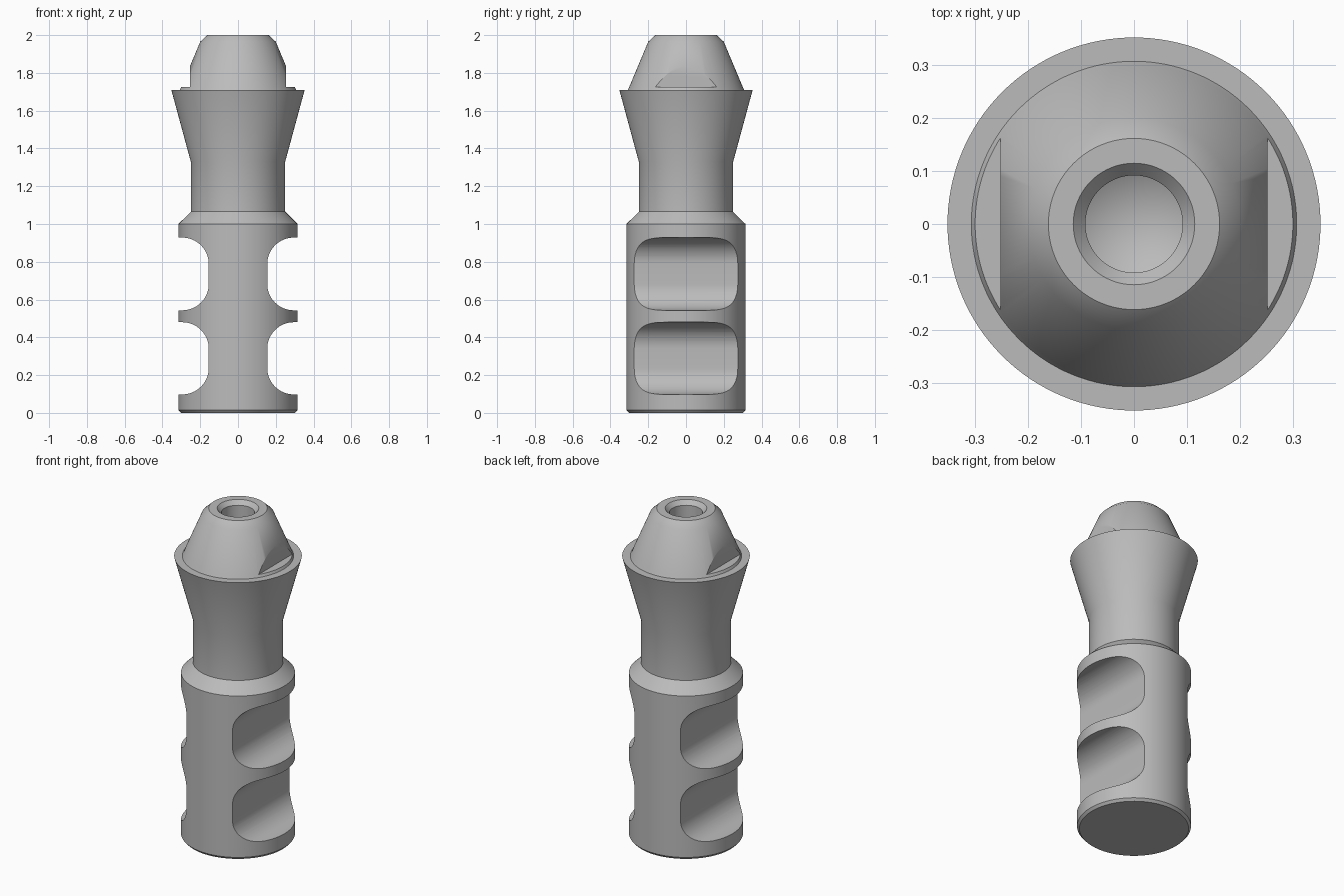
import bpy, bmesh, math
from mathutils import Matrix

cube = bpy.data.objects.get("Cube")
if cube:
    bpy.data.objects.remove(cube, do_unlink=True)

steel = bpy.data.materials.new("grey_steel")
steel.use_nodes = True
GREY = (0.5, 0.5, 0.5, 1)
steel.diffuse_color = GREY
steel.node_tree.nodes["Principled BSDF"].inputs["Base Color"].default_value = GREY


def add_object(name, bm):
    bmesh.ops.recalc_face_normals(bm, faces=bm.faces)
    mesh = bpy.data.meshes.new(name)
    bm.to_mesh(mesh)
    bm.free()
    obj = bpy.data.objects.new(name, mesh)
    mesh.materials.append(steel)
    bpy.context.collection.objects.link(obj)
    return obj


def lathe(name, profile, steps=128):
    bm = bmesh.new()
    verts = [bm.verts.new((r, 0, z)) for r, z in profile]
    edges = [bm.edges.new(pair) for pair in zip(verts, verts[1:])]
    bmesh.ops.spin(bm, geom=verts + edges, cent=(0, 0, 0), axis=(0, 0, 1),
                   angle=math.tau, steps=steps)
    bmesh.ops.remove_doubles(bm, verts=bm.verts, dist=1e-5)
    return add_object(name, bm)


def cut(body, cutter):
    cutter.hide_render = True
    mod = body.modifiers.new(cutter.name, 'BOOLEAN')
    mod.operation = 'DIFFERENCE'
    mod.solver = 'EXACT'
    mod.object = cutter
    bpy.context.view_layer.objects.active = body
    bpy.ops.object.modifier_apply(modifier=mod.name)
    bpy.data.objects.remove(cutter, do_unlink=True)


def slot_cutter(side, low, high, floor=0.155, radius=0.14, steps=16):
    # Round-cornered channel running front to back
    outline = [(0.5, low)]
    for z, start in ((low + radius, -90), (high - radius, -180)):
        for i in range(steps + 1):
            a = math.radians(start - 90 * i / steps)
            outline.append((floor + radius + radius * math.cos(a), z + radius * math.sin(a)))
    outline.append((0.5, high))
    bm = bmesh.new()
    face = bm.faces.new([bm.verts.new((side * x, -0.5, z)) for x, z in outline])
    new = bmesh.ops.extrude_face_region(bm, geom=[face])["geom"]
    bmesh.ops.translate(bm, vec=(0, 1, 0),
                        verts=[g for g in new if isinstance(g, bmesh.types.BMVert)])
    return add_object("slot_cutter", bm)


def flat_cutter(side):
    # Block that leaves a wrench flat and ledge on the nose
    bm = bmesh.new()
    bmesh.ops.create_cube(bm, size=1, matrix=Matrix.Translation((side * 0.753, 0, 2.225)))
    return add_object("flat_cutter", bm)


# Turned body, from the base up over the flared collar and nose into the bore
body = lathe("muzzle_body", [
    (0, 0), (0.302, 0), (0.315, 0.015), (0.315, 1.0), (0.25, 1.065),
    (0.25, 1.33), (0.353, 1.71), (0.308, 1.71), (0.302, 1.722),
    (0.2, 1.965), (0.162, 2.0), (0.115, 2.0), (0.092, 1.975),
    (0.092, 1.7), (0, 1.65)])

# Side ports and nose flats, mirrored left and right
for side in (-1, 1):
    for low, high in ((0.098, 0.48), (0.543, 0.928)):
        cut(body, slot_cutter(side, low, high))
    cut(body, flat_cutter(side))

bpy.ops.object.select_all(action='DESELECT')
body.select_set(True)
bpy.context.view_layer.objects.active = body
bpy.ops.object.shade_smooth_by_angle(angle=math.radians(30))
